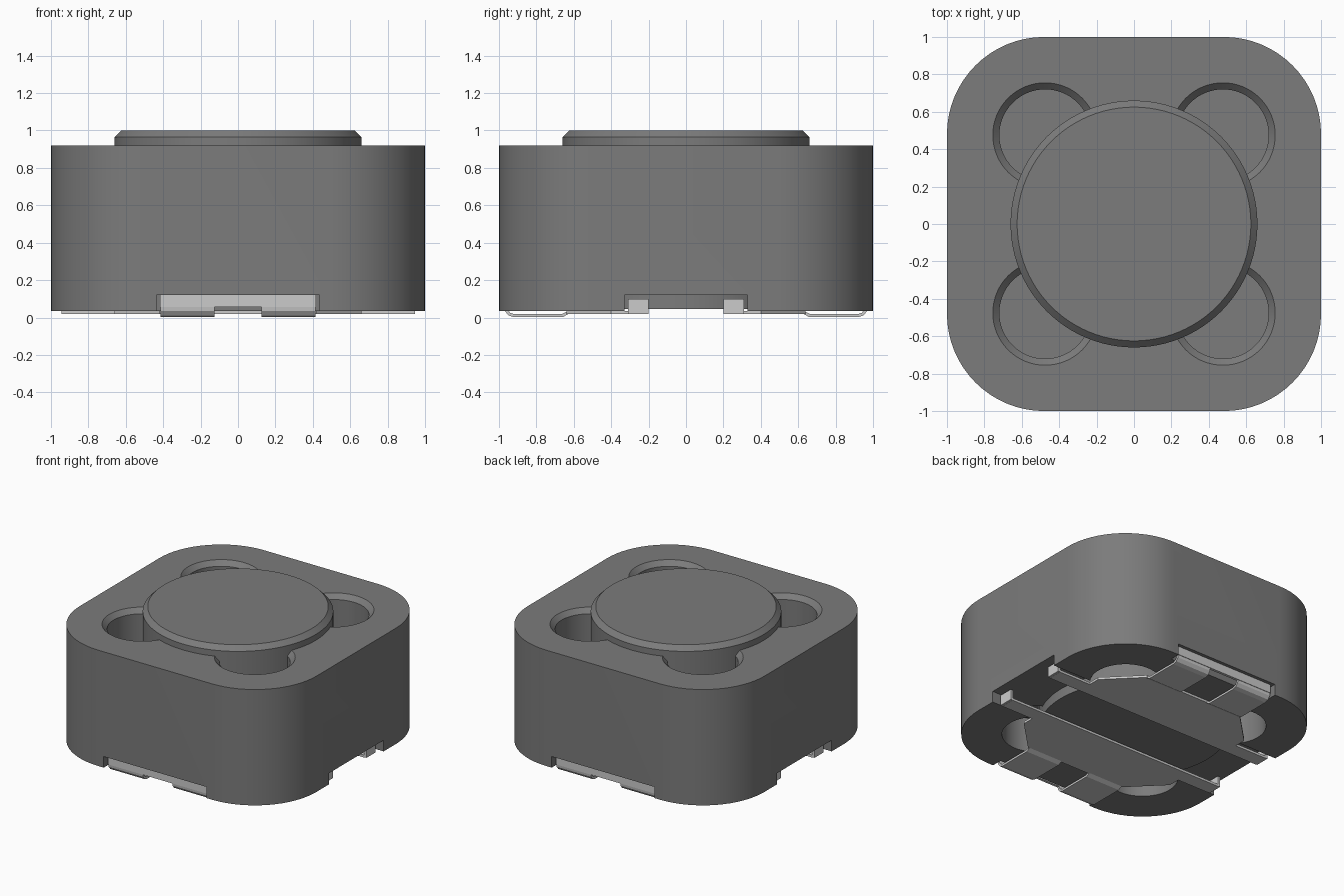
import bpy, bmesh, math
from mathutils import Matrix

cube = bpy.data.objects.get("Cube")
if cube:
    bpy.data.objects.remove(cube)


def material(name, value):
    mat = bpy.data.materials.new(name)
    mat.use_nodes = True
    colour = (value, value, value, 1)
    mat.diffuse_color = colour
    mat.node_tree.nodes["Principled BSDF"].inputs["Base Color"].default_value = colour
    return mat


ferrite = material("ferrite grey", 0.20)
metal = material("tinned metal", 0.60)


def finish(name, bm, mat):
    bmesh.ops.recalc_face_normals(bm, faces=bm.faces)
    mesh = bpy.data.meshes.new(name)
    bm.to_mesh(mesh)
    bm.free()
    mesh.materials.append(mat)
    obj = bpy.data.objects.new(name, mesh)
    bpy.context.collection.objects.link(obj)
    return obj


def prism(name, outline, z0, z1, mat):
    bm = bmesh.new()
    face = bm.faces.new([bm.verts.new((x, y, z0)) for x, y in outline])
    out = bmesh.ops.extrude_face_region(bm, geom=[face])
    for v in out["geom"]:
        if isinstance(v, bmesh.types.BMVert):
            v.co.z = z1
    return finish(name, bm, mat)


def box(name, x0, x1, y0, y1, z0, z1, mat):
    return prism(name, [(x0, y0), (x1, y0), (x1, y1), (x0, y1)], z0, z1, mat)


def lathe(name, profile, centre, mat, steps=64):
    bm = bmesh.new()
    verts = [bm.verts.new((r, 0, z)) for r, z in profile]
    edges = [bm.edges.new(pair) for pair in zip(verts, verts[1:])]
    bmesh.ops.spin(bm, geom=verts + edges, cent=(0, 0, 0), axis=(0, 0, 1),
                   angle=math.tau, steps=steps)
    bmesh.ops.remove_doubles(bm, verts=bm.verts, dist=0.0001)
    bmesh.ops.translate(bm, verts=bm.verts, vec=(*centre, 0))
    return finish(name, bm, mat)


def cut(target, cutter):
    mod = target.modifiers.new("cut", 'BOOLEAN')
    mod.operation, mod.solver, mod.object = 'DIFFERENCE', 'EXACT', cutter
    bpy.context.view_layer.objects.active = target
    bpy.ops.object.modifier_apply(modifier=mod.name)
    bpy.data.objects.remove(cutter)


def smooth(obj):
    bpy.ops.object.select_all(action='DESELECT')
    obj.select_set(True)
    bpy.context.view_layer.objects.active = obj
    bpy.ops.object.shade_smooth_by_angle(angle=math.radians(25))


# Shield body: a square block with large rounded corners
radius, steps = 0.52, 16
outline = []
for quarter, (sx, sy) in enumerate([(1, 1), (-1, 1), (-1, -1), (1, -1)]):
    for i in range(steps + 1):
        a = (quarter + i / steps) * math.pi / 2
        outline.append((sx * (1 - radius) + radius * math.cos(a),
                        sy * (1 - radius) + radius * math.sin(a)))
body = prism("shield_body", outline, 0.035, 0.92, ferrite)

# Corner pockets, chamfered at the top and open again underneath
for sx in (-1, 1):
    for sy in (-1, 1):
        at = (sx * 0.475, sy * 0.475)
        cut(body, lathe("pocket_cutter", [(0, 0.35), (0.245, 0.35), (0.245, 0.885),
                                          (0.29, 0.93), (0, 0.93)], at, ferrite))
        cut(body, lathe("lower_pocket_cutter", [(0, -0.1), (0.245, -0.1),
                                                (0.245, 0.3), (0, 0.3)], at, ferrite))

# Channel across the underside and terminal notches at front and back
cut(body, box("channel_cutter", -1.1, 1.1, -0.33, 0.33, -0.1, 0.12, ferrite))
for s in (-1, 1):
    ys = sorted((s * 0.92, s * 1.1))
    cut(body, box("notch_cutter", -0.435, 0.435, *ys, -0.1, 0.12, ferrite))
smooth(body)

# Drum core with a bevelled top
drum = lathe("drum_core", [(0, 0.045), (0.66, 0.045), (0.66, 0.965),
                           (0.625, 1.0), (0, 1.0)], (0, 0), ferrite, 96)
smooth(drum)


def strip(name, path, width, offset, turn, thickness=0.02):
    """Bent sheet: path of (distance, height), swept sideways and given thickness."""
    bm = bmesh.new()
    rows = [[bm.verts.new((offset + s * width / 2, d, z)) for s in (-1, 1)]
            for d, z in path]
    for a, b in zip(rows, rows[1:]):
        bm.faces.new((a[0], a[1], b[1], b[0]))
    bmesh.ops.recalc_face_normals(bm, faces=bm.faces)
    bmesh.ops.solidify(bm, geom=bm.faces[:], thickness=thickness)
    bmesh.ops.rotate(bm, verts=bm.verts, matrix=Matrix.Rotation(turn, 3, 'Z'))
    return finish(name, bm, metal)


# Terminal frames, one at the front and one at the back
for side, s, turn in (("back", 1, 0), ("front", -1, math.pi)):
    half = [(0.93, 0.2), (0.93, 0.31), (0.66, 0.31), (0.66, 0.4),
            (0.42, 0.64)]
    full = half + [(-x, y) for x, y in reversed(half)]
    prism(side + "_terminal_plate", [(x, s * y) for x, y in full], 0.018, 0.036, metal)

    # Solder pads step down, run outwards and curl up at the edge
    pad = [(0.61, 0.028), (0.66, 0.002), (0.92, 0.002), (0.95, 0.012),
           (0.968, 0.035), (0.972, 0.06)]
    for label, x in (("left", 0.27), ("right", -0.27)):
        strip(f"{side}_{label}_solder_pad", pad, 0.29, x, turn, 0.016)
    box(side + "_terminal_lip", -0.417, 0.417, *sorted((s * 0.955, s * 0.975)),
        0.055, 0.12, metal)

    # Bent ends of the crossbar
    for label, sx in (("left", 1), ("right", -1)):
        box(f"{side}_{label}_clip_end", *sorted((sx * 0.925, sx * 0.945)),
            *sorted((s * 0.2, s * 0.31)), 0.02, 0.1, metal)
